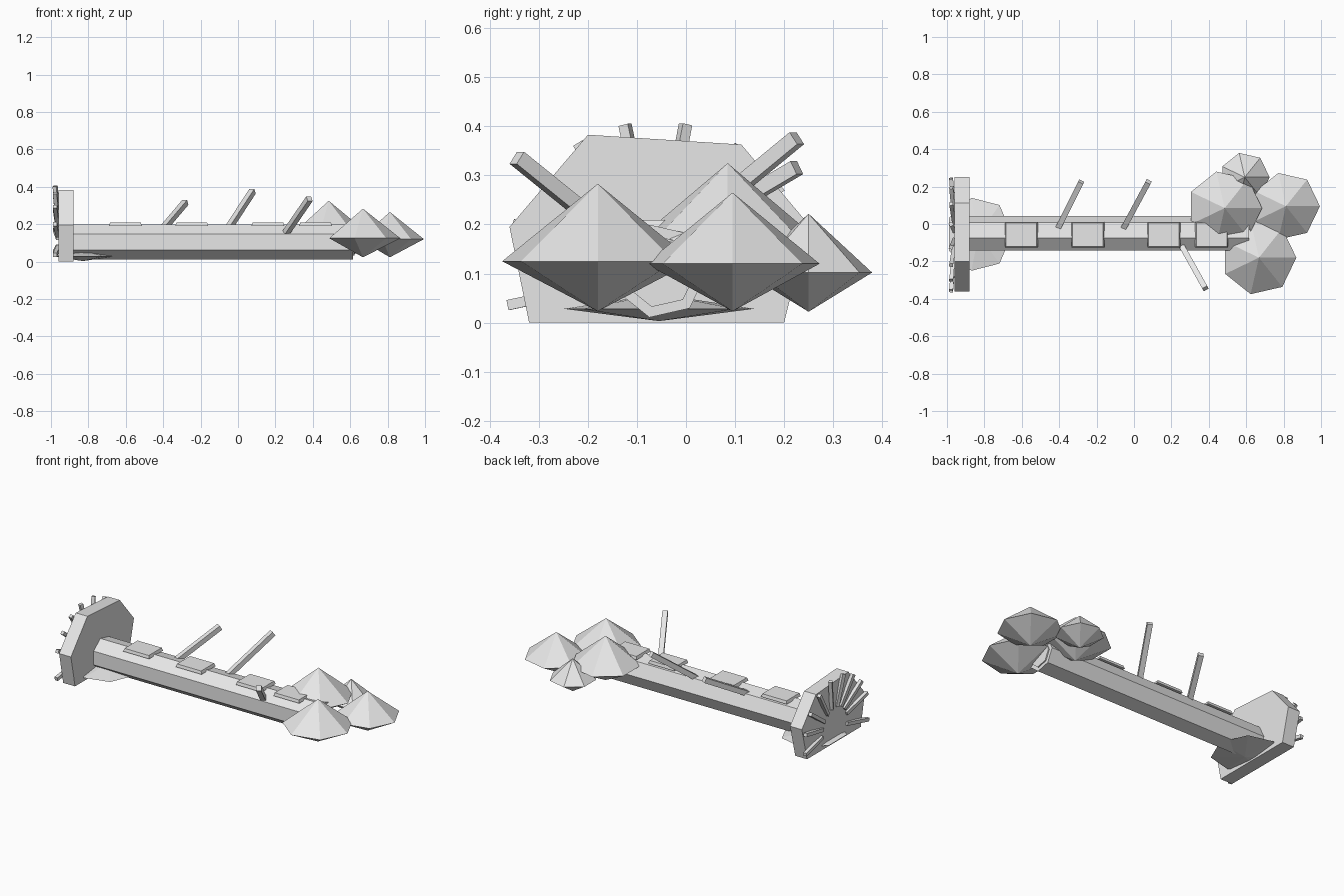
import bpy, bmesh, math
from mathutils import Vector

if "Cube" in bpy.data.objects:
    bpy.data.objects.remove(bpy.data.objects["Cube"])

grey = bpy.data.materials.new("weathered_grey")
grey.diffuse_color = (0.8, 0.8, 0.8, 1)
grey.use_nodes = True
grey.node_tree.nodes["Principled BSDF"].inputs["Base Color"].default_value = grey.diffuse_color


def finish(name, bm):
    bmesh.ops.recalc_face_normals(bm, faces=bm.faces[:])
    mesh = bpy.data.meshes.new(name)
    bm.to_mesh(mesh)
    bm.free()
    mesh.materials.append(grey)
    obj = bpy.data.objects.new(name, mesh)
    bpy.context.collection.objects.link(obj)
    return obj


def prism_x(name, outline, x0, x1):
    """Extrude a (y, z) outline along x."""
    bm = bmesh.new()
    a = [bm.verts.new((x0, y, z)) for y, z in outline]
    b = [bm.verts.new((x1, y, z)) for y, z in outline]
    n = len(outline)
    bm.faces.new(a)
    bm.faces.new(b)
    for i in range(n):
        bm.faces.new((a[i], a[(i + 1) % n], b[(i + 1) % n], b[i]))
    return finish(name, bm)


def ring(n, r, cy, cz):
    return [(cy + r * math.cos(math.tau * i / n), cz + r * math.sin(math.tau * i / n))
            for i in range(n)]


def clump(name, centre, rx, ry, up, down, sides=7):
    """Faceted double cone."""
    bm = bmesh.new()
    c = Vector(centre)
    top = bm.verts.new(c + Vector((0, 0, up)))
    bottom = bm.verts.new(c - Vector((0, 0, down)))
    rim = [bm.verts.new(c + Vector((rx * math.cos(math.tau * i / sides),
                                    ry * math.sin(math.tau * i / sides), 0)))
           for i in range(sides)]
    for i in range(sides):
        j = (i + 1) % sides
        bm.faces.new((rim[i], rim[j], top))
        bm.faces.new((rim[j], rim[i], bottom))
    return finish(name, bm)


def bar(name, p0, p1, width):
    """Square bar between two points."""
    p0, p1 = Vector(p0), Vector(p1)
    d = p1 - p0
    bm = bmesh.new()
    bmesh.ops.create_cube(bm, size=1)
    bmesh.ops.scale(bm, vec=(width, width, d.length), verts=bm.verts)
    obj = finish(name, bm)
    obj.rotation_mode = 'QUATERNION'
    obj.rotation_quaternion = d.to_track_quat('Z', 'Y')
    obj.location = (p0 + p1) / 2
    return obj


# Seven-sided trunk with a raised cut end
prism_x("trunk", ring(7, 0.097, -0.053, 0.105), -0.92, 0.615)
prism_x("cut_end", ring(7, 0.075, -0.053, 0.105), 0.61, 0.622)

# Upturned root plate, flattened where it meets the ground
prism_x("root_plate", [(-0.2, 0.383), (0.113, 0.363), (0.25, 0.2), (0.2, 0),
                       (-0.32, 0), (-0.36, 0.195)], -0.96, -0.88)

# Roots fanning over the back of the plate
for k, deg in enumerate((-9, 13, 35, 57, 79, 102, 121, 141, 161, 192)):
    t = math.radians(deg)
    c, s = math.cos(t), math.sin(t)
    bar(f"root_{k + 1}", (-0.962, -0.06 + 0.12 * c, 0.1 + 0.12 * s),
        (-0.978, -0.06 + 0.31 * c, 0.1 + 0.31 * s), 0.021)

# Flat mound of soil under the root end
clump("soil_mound", (-0.83, -0.055, 0.028), 0.178, 0.2, 0.03, 0.025)

# Leaf clumps at the crown
for k, (centre, r, up, down) in enumerate((
        ((0.485, 0.085, 0.16), 0.2, 0.165, 0.105),
        ((0.668, -0.18, 0.125), 0.2, 0.158, 0.102),
        ((0.812, 0.095, 0.12), 0.182, 0.145, 0.097),
        ((0.592, 0.25, 0.102), 0.133, 0.12, 0.08))):
    clump(f"leaf_clump_{k + 1}", centre, r, r, up, down)

# Broken branches
bar("branch_1", (-0.41, -0.03, 0.165), (-0.282, 0.226, 0.316), 0.03)
bar("branch_2", (-0.06, -0.03, 0.165), (0.078, 0.226, 0.376), 0.03)
bar("branch_3", (0.24, -0.09, 0.13), (0.382, -0.345, 0.336), 0.03)

# Moss patches along the top, slightly narrower above
for k, x in enumerate((-0.602, -0.247, 0.16, 0.415)):
    bm = bmesh.new()
    bmesh.ops.create_cube(bm, size=1)
    for v in bm.verts:
        f = 0.93 if v.co.z > 0 else 1
        v.co = (x + v.co.x * 0.176 * f, -0.058 + v.co.y * 0.135 * f, 0.2 + v.co.z * 0.018)
    finish(f"moss_patch_{k + 1}", bm)
